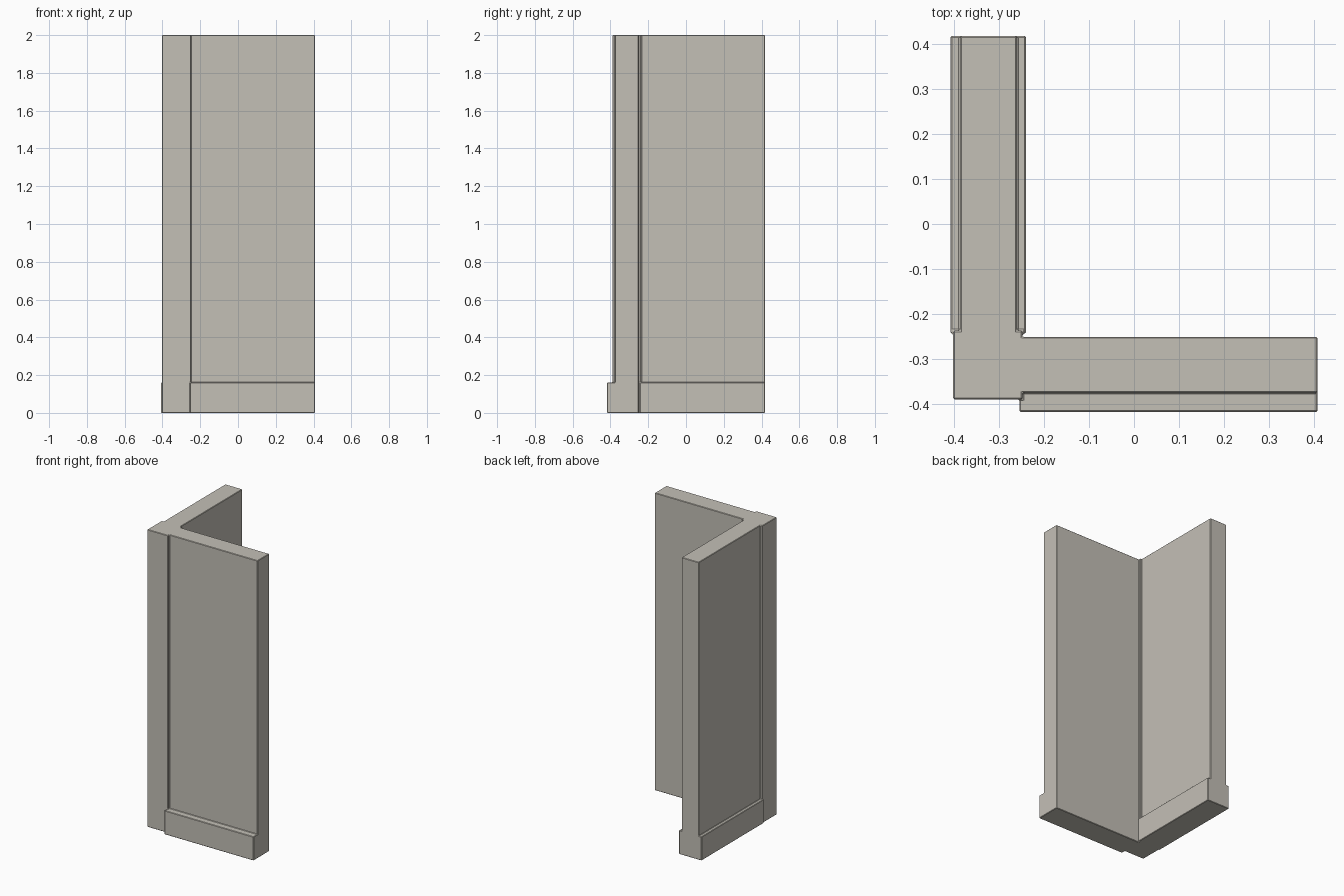
import bpy
import bmesh

cube = bpy.data.objects.get("Cube")
if cube:
    bpy.data.objects.remove(cube, do_unlink=True)

HEIGHT, SKIRT = 2.0, 0.16
# Plan lines: outer extents, post, walls and skirting starts
EX, EY = 0.408, 0.418
POST_L, POST_R, POST_F, POST_B = -0.402, -0.248, -0.39, -0.237
WALL_F, WALL_B = -0.375, -0.251      # front wall faces
SIDE_L, SIDE_R = -0.387, -0.26       # side wall faces
START_X, START_Y, INNER = -0.255, -0.244, -0.24

stone = bpy.data.materials.new("warm grey stone")
stone.use_nodes = True
colour = (0.55, 0.525, 0.47, 1)
stone.diffuse_color = colour
bsdf = stone.node_tree.nodes["Principled BSDF"]
bsdf.inputs["Base Color"].default_value = colour
bsdf.inputs["Roughness"].default_value = 0.8

bm = bmesh.new()
points = {}


def plan_face(outline):
    """Flat face at skirting height, sharing corners with its neighbours."""
    for p in outline:
        if p not in points:
            points[p] = bm.verts.new((*p, SKIRT))
    return bm.faces.new([points[p] for p in outline])


def raise_faces(faces, dz):
    """Extrude a region vertically."""
    new = bmesh.ops.extrude_face_region(bm, geom=faces, use_keep_orig=True)["geom"]
    verts = [v for v in new if isinstance(v, bmesh.types.BMVert)]
    bmesh.ops.translate(bm, verts=verts, vec=(0, 0, dz))


# Corner post with its two walls
walls = plan_face([
    (POST_L, POST_F), (START_X, POST_F), (POST_R, POST_F), (POST_R, WALL_F),
    (EX, WALL_F), (EX, WALL_B), (POST_R, WALL_B), (POST_R, START_Y),
    (POST_R, POST_B), (SIDE_R, POST_B), (SIDE_R, EY), (SIDE_L, EY),
    (SIDE_L, POST_B), (POST_L, POST_B), (POST_L, START_Y)])
# Skirting ledges: front, inner side, outer side
ledges = [
    plan_face([(START_X, -EY), (EX, -EY), (EX, WALL_F), (POST_R, WALL_F),
               (POST_R, POST_F), (START_X, POST_F)]),
    plan_face([(SIDE_R, POST_B), (POST_R, POST_B), (POST_R, START_Y),
               (INNER, START_Y), (INNER, EY), (SIDE_R, EY)]),
    plan_face([(SIDE_L, POST_B), (SIDE_L, EY), (-EX, EY), (-EX, START_Y),
               (POST_L, START_Y), (POST_L, POST_B)])]

raise_faces([walls] + ledges, -SKIRT)
raise_faces([walls], HEIGHT - SKIRT)
bmesh.ops.delete(bm, geom=[walls], context='FACES_ONLY')
bmesh.ops.dissolve_limit(bm, angle_limit=0.01, verts=bm.verts[:], edges=bm.edges[:])
bmesh.ops.recalc_face_normals(bm, faces=bm.faces[:])

mesh = bpy.data.meshes.new("corner_wall")
bm.to_mesh(mesh)
bm.free()
mesh.materials.append(stone)
wall = bpy.data.objects.new("corner_wall", mesh)
bpy.context.collection.objects.link(wall)

# Fine chamfer on every edge
bevel = wall.modifiers.new("chamfer", 'BEVEL')
bevel.width = 0.003
bevel.segments = 1
bevel.limit_method = 'ANGLE'
bevel.use_clamp_overlap = False
